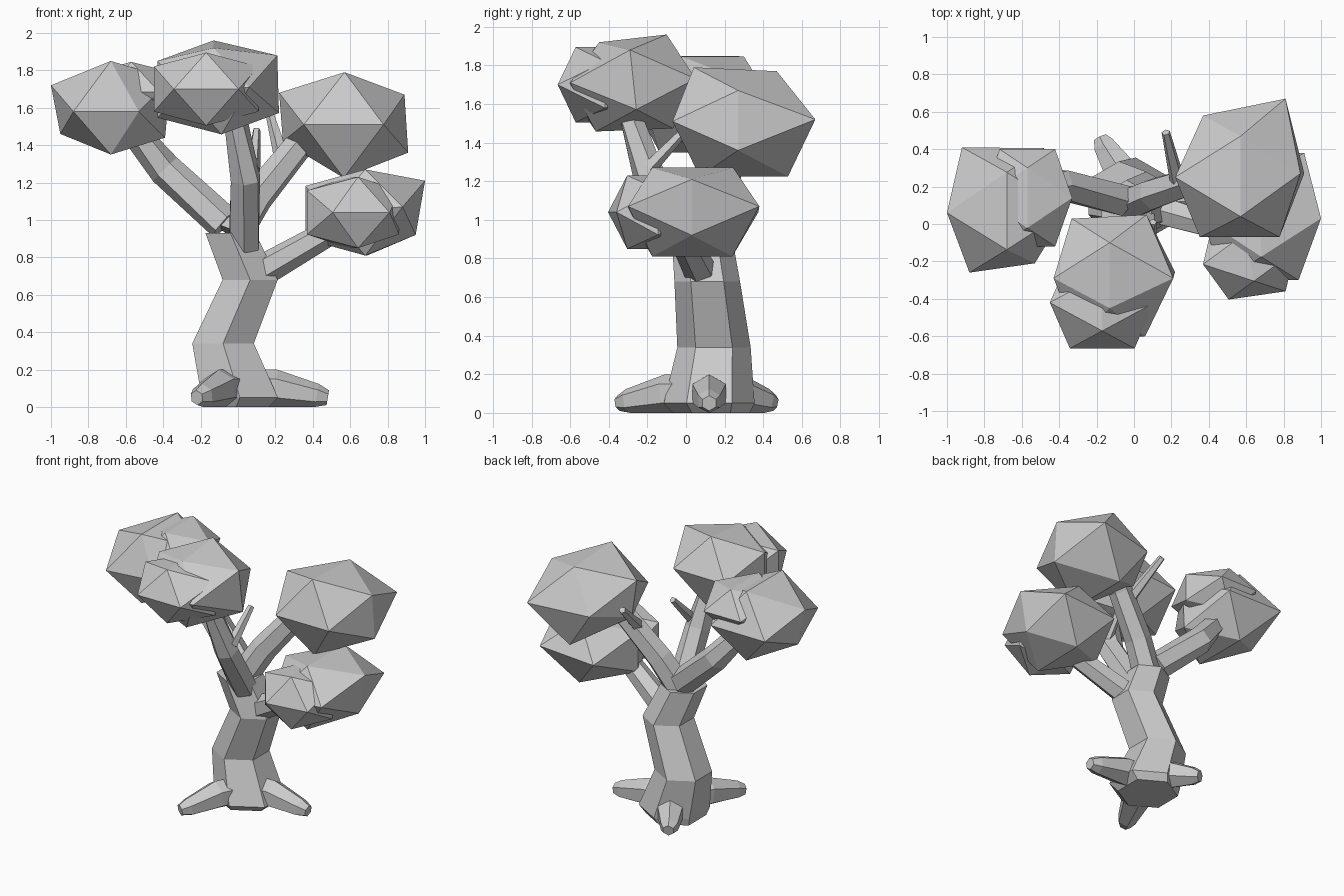
import bpy, bmesh, math
from mathutils import Vector, Euler

cube = bpy.data.objects.get("Cube")
if cube:
    bpy.data.objects.remove(cube)

GREY = (0.6, 0.6, 0.6, 1)
grey = bpy.data.materials.new("plain_grey")
grey.use_nodes = True
grey.diffuse_color = GREY
grey.node_tree.nodes["Principled BSDF"].inputs["Base Color"].default_value = GREY


def finish(name, bm):
    bmesh.ops.recalc_face_normals(bm, faces=bm.faces)
    mesh = bpy.data.meshes.new(name)
    bm.to_mesh(mesh)
    bm.free()
    mesh.materials.append(grey)
    bpy.context.collection.objects.link(bpy.data.objects.new(name, mesh))


def tube(name, path, radii, sides=6, flat=False):
    """Faceted tapering limb along a path; flat keeps the rings level."""
    bm = bmesh.new()
    pts = [Vector(p) for p in path]
    rings = []
    for i, (p, r) in enumerate(zip(pts, radii)):
        d = pts[min(i + 1, len(pts) - 1)] - pts[max(i - 1, 0)]
        turn = Euler((0, 0, 0)).to_quaternion() if flat else d.to_track_quat('Z', 'Y')
        ring = []
        for k in range(sides):
            a = math.tau * k / sides - math.pi / 2
            v = p + turn @ Vector((r * math.cos(a), r * math.sin(a), 0))
            v.z = max(v.z, 0)
            ring.append(bm.verts.new(v))
        rings.append(ring)
    for a, b in zip(rings, rings[1:]):
        for k in range(sides):
            j = (k + 1) % sides
            bm.faces.new((a[k], a[j], b[j], b[k]))
    bm.faces.new(rings[0])
    bm.faces.new(rings[-1])
    finish(name, bm)


def clump(name, centre, size, turn=(0, 0, 0), corners=()):
    """Twenty-sided leaf clump from three golden rectangles; each listed
    corner pulls the nearest vertex to it, for an uneven, hand-cut look."""
    g = (1 + math.sqrt(5)) / 2
    rot = Euler([math.radians(t) for t in turn]).to_matrix()
    bm = bmesh.new()
    for s in (-1, 1):
        for t in (-g, g):
            for v in ((s, t, 0), (0, s, t), (t, 0, s)):
                v = rot @ (Vector(v) / g)
                bm.verts.new([c + q * r for c, q, r in zip(centre, v, size)])
    bmesh.ops.convex_hull(bm, input=bm.verts)
    for corner in map(Vector, corners):
        min(bm.verts, key=lambda v: (v.co - corner).length).co = corner
    finish(name, bm)


# Trunk
tube("trunk", [(-0.01, 0.13, 0), (0.01, 0.12, 0.05), (-0.08, 0.145, 0.34), (0.065, 0.11, 0.68),
               (-0.04, 0.08, 0.93)],
     (0.2, 0.235, 0.19, 0.17, 0.155), flat=True)

# Roots
tube("root_left", [(0.1, 0.12, 0.1), (0.2, 0.12, 0.1), (0.42, 0.12, 0.06), (0.48, 0.12, 0.05)],
     (0.1, 0.1, 0.065, 0.04))
tube("root_front", [(-0.04, 0.02, 0.1), (-0.1, -0.1, 0.1), (-0.19, -0.3, 0.06), (-0.22, -0.35, 0.05)],
     (0.1, 0.1, 0.065, 0.04))
tube("root_back", [(-0.03, 0.2, 0.1), (-0.07, 0.28, 0.1), (-0.16, 0.42, 0.06), (-0.18, 0.46, 0.05)],
     (0.1, 0.1, 0.065, 0.04))

# Branches
tube("branch_right", [(-0.07, 0.13, 0.98), (-0.39, 0.21, 1.27), (-0.58, 0.16, 1.5)],
     (0.095, 0.09, 0.07))
tube("branch_front", [(0.03, 0.05, 0.83), (0.04, -0.19, 1.22), (-0.02, -0.3, 1.58)],
     (0.09, 0.085, 0.06))
tube("branch_left_upper", [(-0.02, 0.11, 0.92), (0.1, 0.16, 1.12), (0.31, 0.23, 1.38), (0.45, 0.28, 1.5)],
     (0.095, 0.09, 0.08, 0.065))
tube("branch_left_lower", [(0.06, 0.09, 0.69), (0.15, 0.07, 0.74), (0.5, -0.03, 0.94)],
     (0.09, 0.085, 0.07))
tube("twig_back", [(0.24, 0.2, 1.32), (0.17, 0.49, 1.57)], (0.045, 0.023), sides=5)
tube("twig_middle", [(0.08, -0.19, 1.27), (0.1, 0.01, 1.48)], (0.04, 0.022), sides=5)

# Leaf clumps
clump("leaves_left_upper", (0.565, 0.3, 1.51), (0.345, 0.37, 0.285),
      corners=[(0.37, 0.58, 1.5), (0.81, 0.67, 1.52), (0.57, 0.47, 1.77), (0.57, 0.04, 1.79),
               (0.22, 0.25, 1.68), (0.24, 0.28, 1.42), (0.89, 0.27, 1.67), (0.91, 0.27, 1.36)])
clump("leaves_right", (-0.68, 0.07, 1.6), (0.32, 0.335, 0.25),
      corners=[(-1, 0.06, 1.72), (-0.95, 0.07, 1.46), (-0.39, 0.05, 1.44), (-0.53, -0.21, 1.58),
               (-0.88, -0.26, 1.58), (-0.92, 0.41, 1.6)])
clump("leaves_right_small", (-0.57, 0.14, 1.685), (0.24, 0.26, 0.16))
clump("leaves_front", (-0.115, -0.285, 1.71), (0.325, 0.325, 0.245), (3, -3, 3),
      corners=[(-0.13, -0.1, 1.96), (-0.13, -0.45, 1.92), (0.21, -0.29, 1.88), (-0.43, -0.29, 1.85),
               (0.06, -0.6, 1.71)])
clump("leaves_front_small", (-0.17, -0.42, 1.7), (0.28, 0.245, 0.195))
clump("leaves_left_lower", (0.68, 0.035, 1.04), (0.32, 0.34, 0.23),
      corners=[(1, 0.03, 1.21), (0.95, 0.03, 0.92), (0.69, 0.24, 0.81), (0.91, 0.38, 1.07),
               (0.88, -0.3, 1.07)])
clump("leaves_left_lower_small", (0.615, -0.18, 1.04), (0.25, 0.205, 0.19), (0, 0, 10))
